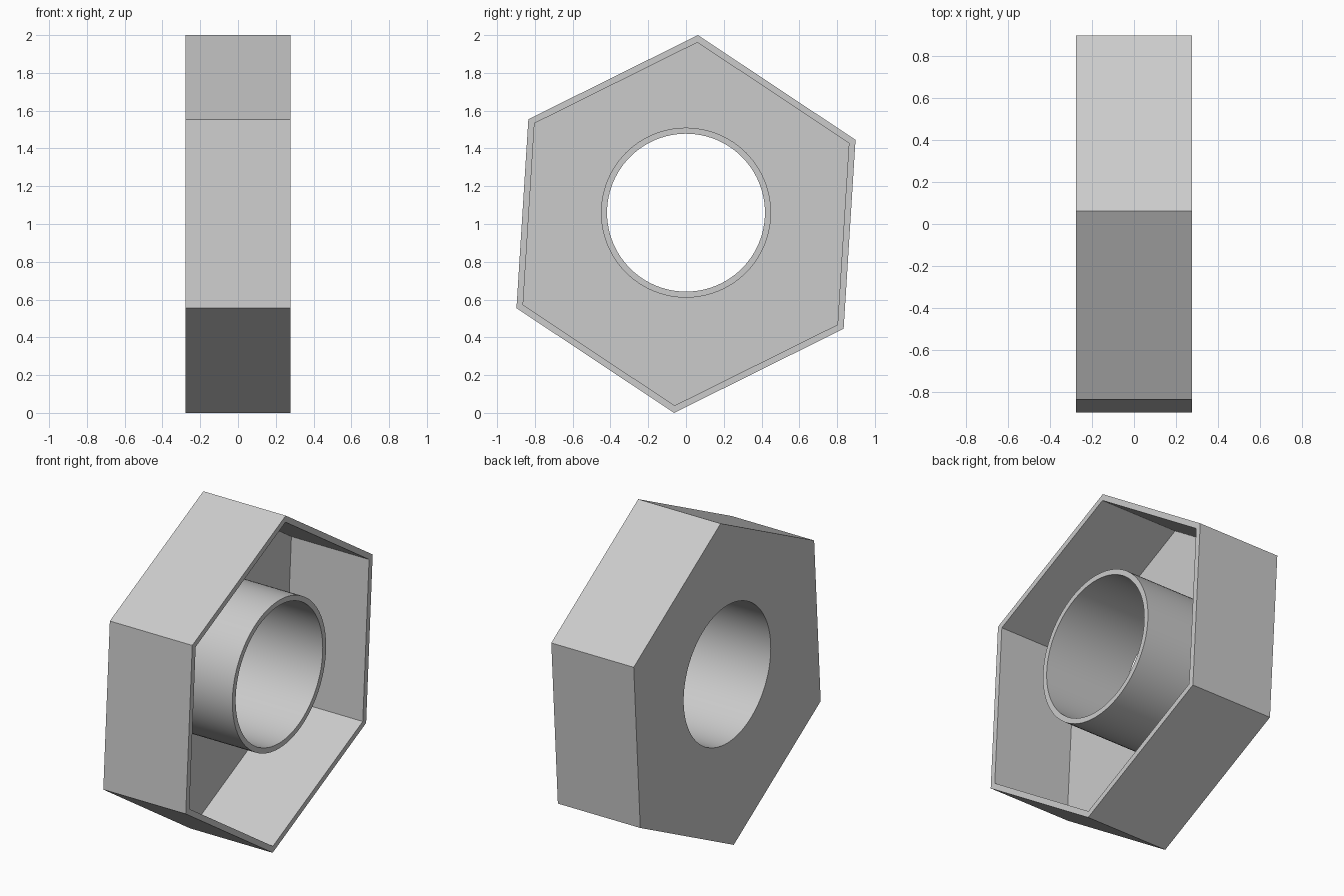
import bpy
import bmesh
from math import sin, cos, radians, tau

if "Cube" in bpy.data.objects:
    bpy.data.objects.remove(bpy.data.objects["Cube"], do_unlink=True)

HALF = 0.277           # half the depth along x
FLOOR = -HALF + 0.032  # inner face of the closed side
HEX_Z, HOLE_Z = 1.0, 1.06
TILT = radians(3.6)
ROUND = 96

bm = bmesh.new()


def loop(sides, radius, x, z):
    """Regular polygon in the yz plane, first corner near the top."""
    angles = [TILT + tau * i / sides for i in range(sides)]
    return [bm.verts.new((x, radius * sin(a), z + radius * cos(a))) for a in angles]


def band(a, b):
    """Join two loops; loops of unequal count meet in one face per sector."""
    n = min(len(a), len(b))

    def span(ring, k):
        step = len(ring) // n
        return [ring[(k * step + j) % len(ring)] for j in range(step + 1)]

    for k in range(n):
        bm.faces.new(span(a, k) + span(b, k)[::-1])


# Closed section: outer wall, rim, inner wall, floor, tube, bore, back face
loops = [
    loop(6, 1.002, -HALF, HEX_Z),
    loop(6, 1.002, HALF, HEX_Z),
    loop(6, 0.963, HALF, HEX_Z),
    loop(6, 0.963, FLOOR, HEX_Z),
    loop(ROUND, 0.45, FLOOR, HOLE_Z),
    loop(ROUND, 0.45, HALF, HOLE_Z),
    loop(ROUND, 0.418, HALF, HOLE_Z),
    loop(ROUND, 0.418, -HALF, HOLE_Z),
]
for i, ring in enumerate(loops):
    band(ring, loops[(i + 1) % len(loops)])
bmesh.ops.recalc_face_normals(bm, faces=bm.faces)

mesh = bpy.data.meshes.new("hexagonal_housing")
bm.to_mesh(mesh)
bm.free()
housing = bpy.data.objects.new("hexagonal_housing", mesh)
bpy.context.collection.objects.link(housing)

# Plain grey finish
grey = bpy.data.materials.new("light_grey")
grey.use_nodes = True
colour = (0.6, 0.6, 0.6, 1)
grey.diffuse_color = colour
grey.node_tree.nodes["Principled BSDF"].inputs["Base Color"].default_value = colour
mesh.materials.append(grey)

# Smooth tube, crisp corners
bpy.ops.object.select_all(action="DESELECT")
housing.select_set(True)
bpy.context.view_layer.objects.active = housing
bpy.ops.object.shade_smooth_by_angle(angle=radians(30))
